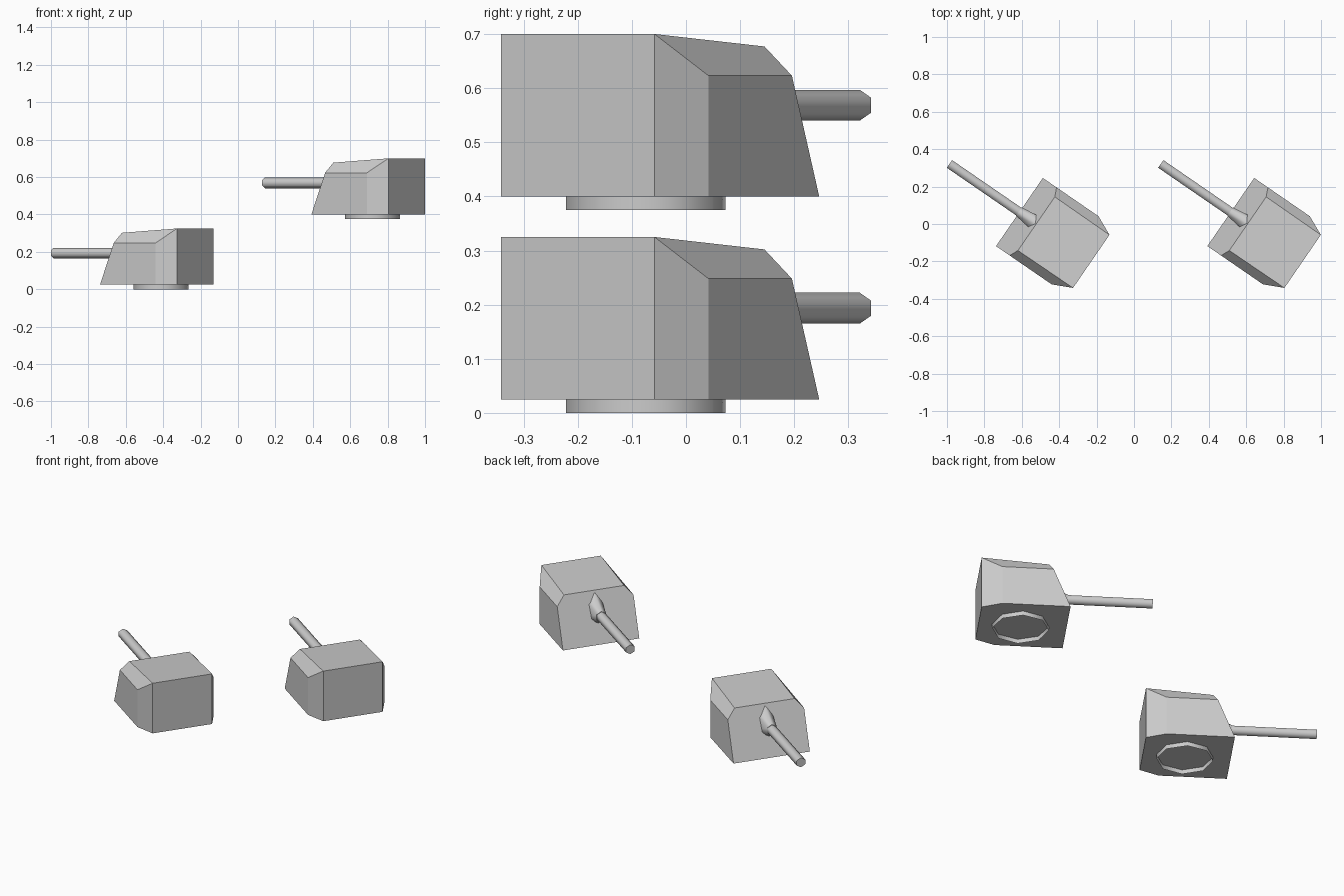
import bpy, bmesh, math
from mathutils import Matrix

if "Cube" in bpy.data.objects:
    bpy.data.objects.remove(bpy.data.objects["Cube"])

HEADING = math.radians(145.5)           # direction the barrel points
BACK = (-0.2285, -0.2, 0.0)             # rear centre of the first turret
OFFSETS = {"left": (0, 0, 0), "right": (1.13, 0, 0.375)}


def make_mesh(name, verts, faces, smooth=False):
    me = bpy.data.meshes.new(name)
    me.from_pydata(verts, [], faces)
    bm = bmesh.new()
    bm.from_mesh(me)
    bmesh.ops.recalc_face_normals(bm, faces=bm.faces)
    for f in bm.faces:
        f.smooth = smooth and len(f.verts) == 4   # end caps stay flat
    bm.to_mesh(me)
    bm.free()
    return me


def loft(name, sections, sides, smooth=True, caps=True):
    """Join equal-length rings of points into a tube."""
    verts = [p for s in sections for p in s]
    faces = []
    for k in range(len(sections) - 1):
        for i in range(sides):
            j = (i + 1) % sides
            a, b = k * sides, (k + 1) * sides
            faces.append((a + i, a + j, b + j, b + i))
    if caps:
        faces.append(tuple(range(sides)))
        faces.append(tuple(range(len(verts) - sides, len(verts))))
    return make_mesh(name, verts, faces, smooth)


def hexagon(u, half_w, half_h, z=0.1935):
    """Hexagon across the barrel axis, with points at top and bottom."""
    c = math.cos(math.pi / 6)
    return [(u, half_w / c * math.sin(math.tau * i / 6),
             z + half_h * math.cos(math.tau * i / 6)) for i in range(6)]


def octagon(u, r, z):
    return [(u + r * math.cos(math.tau * i / 8),
             r * math.sin(math.tau * i / 8), z) for i in range(8)]


# Housing: one half, mirrored across the centre line
half = [(0, .172, .025), (0, .172, .325), (.105, .221, .248), (.105, .221, .025),
        (.466, .221, .025), (.377, .221, .248), (.356, .174, .302)]
n = len(half)
verts = half + [(x, -y, z) for x, y, z in half]
side = [(0, 1, 2, 3), (3, 2, 5, 4), (1, 6, 5, 2)]
faces = side + [tuple(i + n for i in reversed(f)) for f in side]
faces += [(0, n, n + 1, 1),                             # back
          (1, n + 1, n + 6, 6),                         # roof
          (4, 5, 6, n + 6, n + 5, n + 4),               # sloped front
          (0, 3, 4, n + 4, n + 3, n)]                   # underside
parts = {"housing": make_mesh("housing", verts, faces)}

# Barrel, its flared collar and the open ring underneath
parts["barrel"] = loft("barrel", [hexagon(.32, .0247, .0285),
                                  hexagon(.92, .0247, .0285)], 6)
parts["barrel_collar"] = loft("barrel_collar", [hexagon(.34, .045, .108),
                                                hexagon(.47, .027, .031)], 6)
parts["base_ring"] = loft("base_ring", [octagon(.222, .15, 0),
                                        octagon(.222, .15, .025)], 8, caps=False)

# Place both turrets
for label, off in OFFSETS.items():
    place = Matrix.Translation([a + b for a, b in zip(BACK, off)]) @ Matrix.Rotation(HEADING, 4, 'Z')
    for part, me in parts.items():
        ob = bpy.data.objects.new(f"{label}_{part}", me)
        ob.matrix_world = place
        bpy.context.collection.objects.link(ob)
